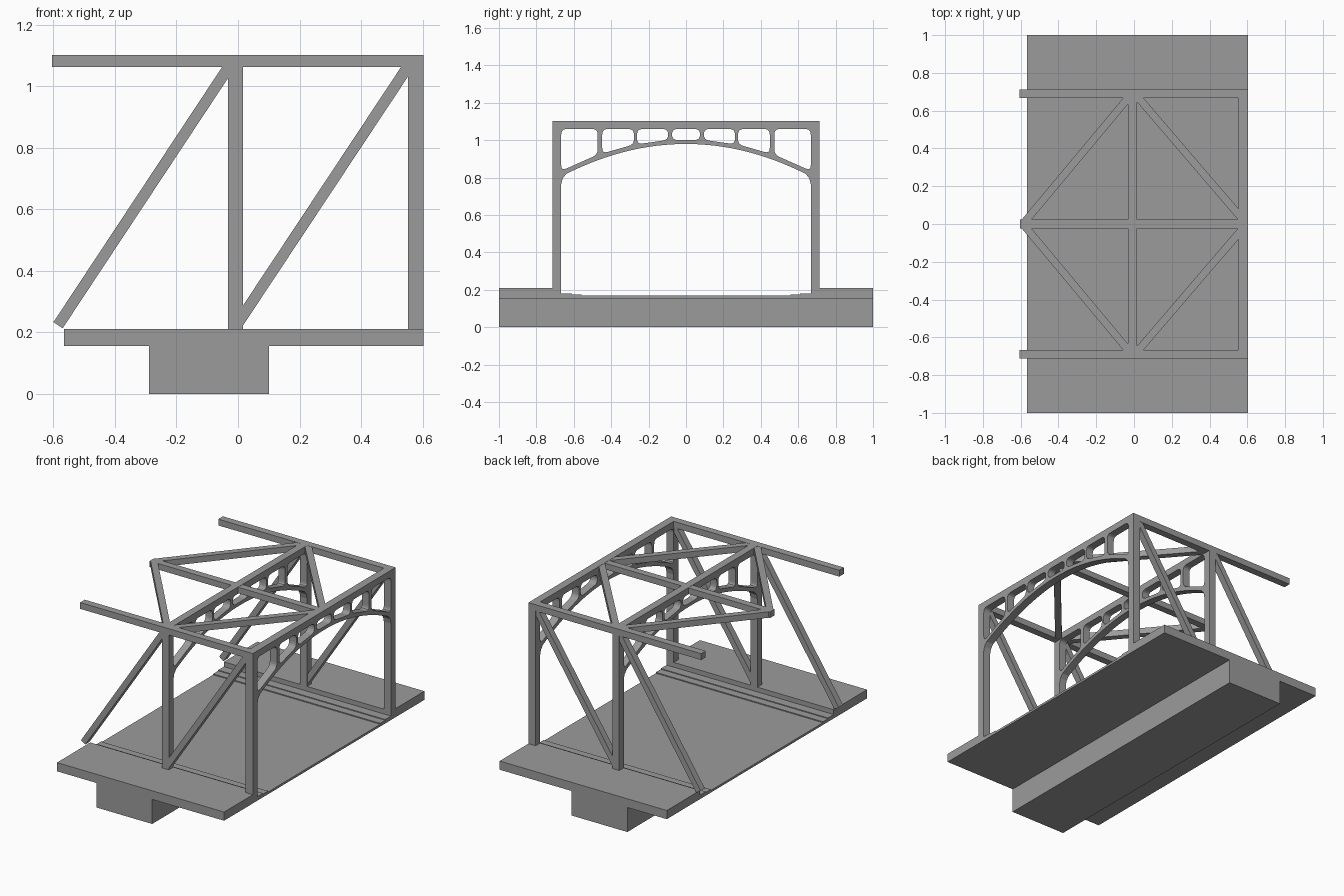
import bpy
from mathutils import Matrix, Vector

if "Cube" in bpy.data.objects:
    bpy.data.objects.remove(bpy.data.objects["Cube"])

steel = bpy.data.materials.new("plain grey")
steel.use_nodes = True
GREY = (0.33, 0.33, 0.33, 1)
steel.diffuse_color = GREY
steel.node_tree.nodes["Principled BSDF"].inputs["Base Color"].default_value = GREY


def add_object(name, mesh, matrix=Matrix()):
    mesh.materials.clear()
    mesh.materials.append(steel)
    obj = bpy.data.objects.new(name, mesh)
    obj.matrix_world = matrix
    bpy.context.collection.objects.link(obj)
    return obj


def bar(name, start, end, width, depth, normal):
    """Box from start to end; depth runs along normal, width across it."""
    start, end, n = Vector(start), Vector(end), Vector(normal)
    along = (end - start).normalized()
    across = n.cross(along) * width / 2
    n = n * depth / 2
    verts = [p + across * a + n * b for p in (start, end)
             for a, b in ((-1, -1), (1, -1), (1, 1), (-1, 1))]
    faces = [(3, 2, 1, 0), (4, 5, 6, 7)]
    faces += [(i, (i + 1) % 4, (i + 1) % 4 + 4, i + 4) for i in range(4)]
    mesh = bpy.data.meshes.new(name)
    mesh.from_pydata(verts, [], faces)
    return add_object(name, mesh)


def extrude_outline(name, outlines, x0, x1):
    """Extrude y-z outlines (the first outer, the rest holes) along x."""
    curve = bpy.data.curves.new(name, "CURVE")
    curve.dimensions = "2D"
    curve.fill_mode = "BOTH"
    curve.extrude = (x1 - x0) / 2
    for points in outlines:
        spline = curve.splines.new("POLY")
        spline.points.add(len(points) - 1)
        for p, (y, z) in zip(spline.points, points):
            p.co = (y, z, 0, 1)
        spline.use_cyclic_u = True
    helper = bpy.data.objects.new(name + " outline", curve)
    mesh = bpy.data.meshes.new_from_object(helper)
    bpy.data.objects.remove(helper)
    turn = Matrix(((0, 0, 1, (x0 + x1) / 2), (1, 0, 0, 0), (0, 1, 0, 0), (0, 0, 0, 1)))
    for poly in mesh.polygons:
        poly.use_smooth = False
    return add_object(name, mesh, turn)


def mirrored(points):
    return points + [(-y, z) for y, z in reversed(points)]


def rounded(corners, radius, steps=4):
    result = []
    for i, c in enumerate(corners):
        c = Vector(c)
        ends = []
        for other in (corners[i - 1], corners[(i + 1) % len(corners)]):
            d = Vector(other) - c
            ends.append(c + d.normalized() * min(radius, d.length / 2))
        for s in range(steps + 1):
            t = s / steps
            result.append(ends[0] * (1 - t) ** 2 + c * 2 * t * (1 - t) + ends[1] * t * t)
    return result


# Deck with raised walkways, kerb strips and road; girder below
DECK_X = (-0.566, 0.603)
deck = [(1, 0.155), (1, 0.21), (0.667, 0.21), (0.667, 0.18), (0.61, 0.18),
        (0.61, 0.175), (0.56, 0.175), (0.56, 0.169)]
extrude_outline("deck", [mirrored(deck)], *DECK_X)
bar("girder", (-0.095, -1, 0.078), (-0.095, 1, 0.078), 0.39, 0.156, (0, 0, 1))

# Portal frames: posts, top beam and pierced arch
IN, OUT, TOP, BASE = 0.667, 0.713, 1.102, 0.21


def arch(y):
    return 0.98 - 0.16 * (y / 0.64) ** 2


inner = [(IN, BASE), (IN, 0.765), (0.66, 0.795)]
inner += [(0.64 - 0.04 * i, arch(0.64 - 0.04 * i)) for i in range(16)]
portal = mirrored([(OUT, TOP), (OUT, BASE)] + inner)
holes = []
for a, b in ((-0.075, 0.075), (0.095, 0.262), (0.278, 0.448), (0.472, IN)):
    rise = 0.022 + 0.012 * b
    hole = [(a, 1.06), (b, 1.06), (b, arch(b) + rise), (a, arch(a) + rise)]
    holes.append(rounded(hole, 0.03))
    if a > 0:
        holes.append([(-y, z) for y, z in holes[-1]])
for name, x0, x1 in (("middle_portal", -0.032, 0.016), ("end_portal", 0.553, 0.603)):
    extrude_outline(name, [portal] + holes, x0, x1)

# Side trusses and top bracing
MID = (IN + OUT) / 2
for side, label in ((1, "back"), (-1, "front")):
    y = side * MID
    bar(label + "_top_chord", (-0.605, y, 1.082), (0.6, y, 1.082), 0.046, 0.04, (0, 0, 1))
    bar(label + "_outer_diagonal", (-0.585, y, 0.223), (-0.025, y, 1.07),
        0.036, 0.042, (0, 1, 0))
    bar(label + "_inner_diagonal", (0, y, 0.23), (0.56, y, 1.075),
        0.036, 0.042, (0, 1, 0))
    bar(label + "_open_brace", (-0.578, side * 0.012, 1.082), (-0.012, side * 0.69, 1.082),
        0.04, 0.038, (0, 0, 1))
    bar(label + "_closed_brace", (0, side * 0.695, 1.082), (0.575, side * 0.025, 1.082),
        0.04, 0.038, (0, 0, 1))
bar("centre_strut", (-0.603, 0, 1.082), (0.56, 0, 1.082), 0.045, 0.038, (0, 0, 1))
